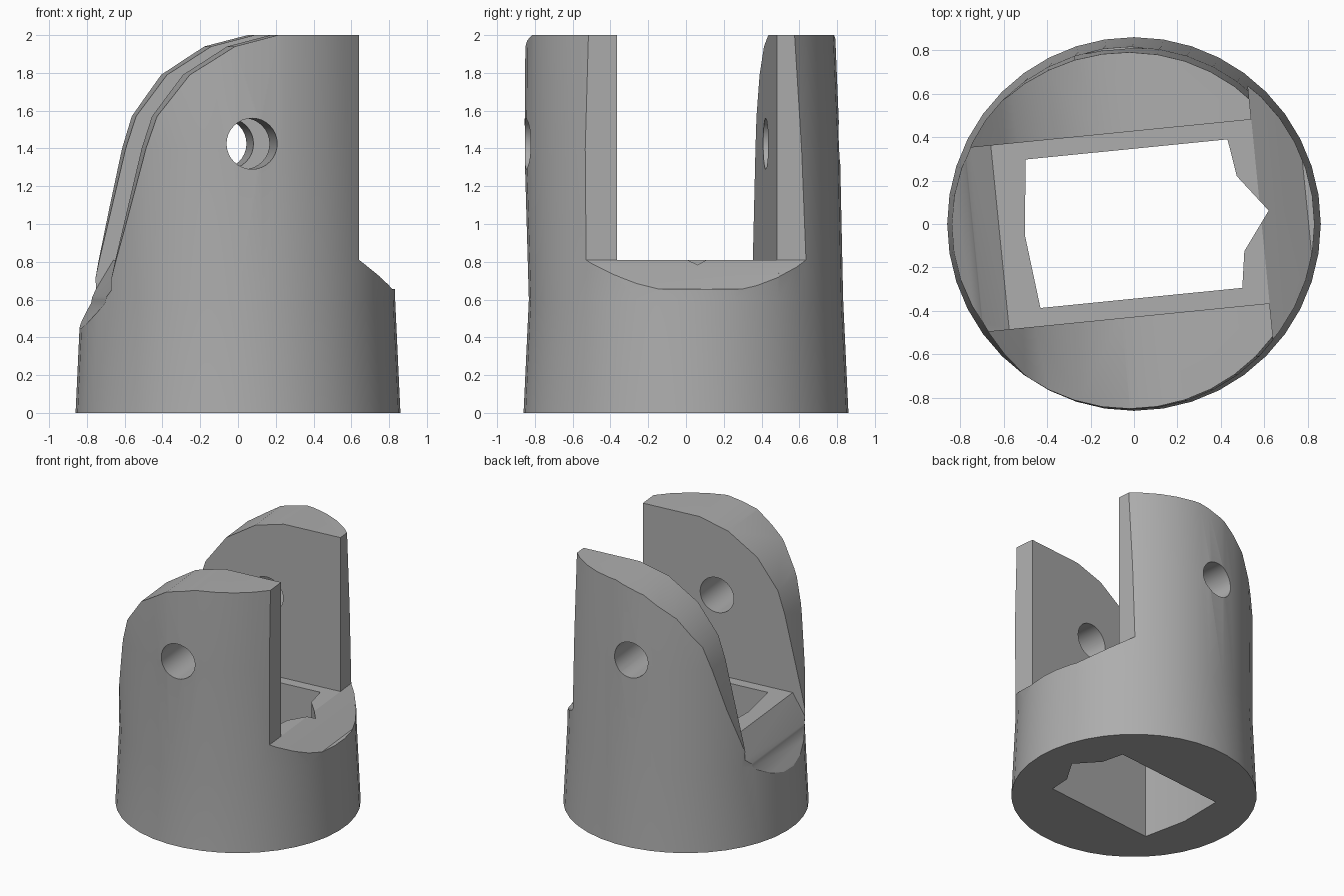
import bpy
import bmesh
import math
from mathutils import Matrix, Vector

default = bpy.data.objects.get("Cube")
if default:
    bpy.data.objects.remove(default, do_unlink=True)

TWIST = Matrix.Rotation(math.radians(5.7), 4, 'Z')
SIDES = 40

grey = bpy.data.materials.new("plain grey")
grey.use_nodes = True
COLOUR = (0.42, 0.42, 0.42, 1)
grey.diffuse_color = COLOUR
grey.node_tree.nodes["Principled BSDF"].inputs["Base Color"].default_value = COLOUR


def loft(name, rings, matrix=Matrix()):
    """Closed solid skinned through rings of equal point count."""
    bm = bmesh.new()
    loops = [[bm.verts.new(matrix @ Vector(p)) for p in ring] for ring in rings]
    count = len(loops[0])
    for low, high in zip(loops, loops[1:]):
        for i in range(count):
            j = (i + 1) % count
            bm.faces.new((low[i], low[j], high[j], high[i]))
    bm.faces.new(loops[0])
    bm.faces.new(loops[-1])
    bmesh.ops.recalc_face_normals(bm, faces=bm.faces)
    mesh = bpy.data.meshes.new(name)
    bm.to_mesh(mesh)
    bm.free()
    mesh.materials.append(grey)
    obj = bpy.data.objects.new(name, mesh)
    bpy.context.collection.objects.link(obj)
    return obj


def circle(radius, z, cx=0, cy=0):
    angles = [math.tau * i / SIDES for i in range(SIDES)]
    return [(cx + radius * math.cos(a), cy + radius * math.sin(a), z) for a in angles]


def side_profile(name, points, half):
    """Extrude an x-z outline across the twisted y axis."""
    return loft(name, [[(x, y, z) for x, z in points] for y in (-half, half)], TWIST)


def carve(target, tool, operation='DIFFERENCE'):
    tool.hide_render = True
    mod = target.modifiers.new(tool.name, 'BOOLEAN')
    mod.operation = operation
    mod.solver = 'EXACT'
    mod.object = tool
    bpy.ops.object.select_all(action='DESELECT')
    bpy.context.view_layer.objects.active = target
    target.select_set(True)
    bpy.ops.object.modifier_apply(modifier=mod.name)
    bpy.data.objects.remove(tool, do_unlink=True)


# Round body, slightly tapered and leaning
body = loft("clevis_body", [
    circle(0.86, 0), circle(0.832, 0.6),
    circle(0.835, 1.4, -0.015, -0.02), circle(0.82, 2, -0.02, -0.03)])

# Side outline: curved shoulder on one side, straight cut and step on the other
outline = side_profile("outline", [
    (-1.1, -0.1), (-1.1, 0), (-0.83, 0.46), (-0.745, 0.58), (-0.695, 0.81),
    (-0.555, 1.4), (-0.5, 1.57), (-0.335, 1.79), (-0.1, 1.94), (0.13, 2),
    (0.13, 2.1), (0.585, 2.1), (0.585, 0.81), (0.8, 0.66), (1.1, 0.66),
    (1.1, -0.1)], 1.2)
carve(body, outline, 'INTERSECT')

# Open slot between the two arms, with a sloped lip at each end
slot = side_profile("slot", [
    (-1.1, 0.01), (-0.62, 0.81), (0.59, 0.81), (0.8, 0.655), (1.1, 0.655),
    (1.1, 2.2), (-1.1, 2.2)], 0.425)
carve(body, slot)

# Rectangular socket with a pointed side, running through the base
socket_points = [
    (-0.467, -0.342), (0.467, -0.342), (0.493, -0.175), (0.623, 0),
    (0.493, 0.172), (0.467, 0.345), (-0.467, 0.345), (-0.505, 0)]
socket = loft("socket", [[(x, y, z) for x, y in socket_points]
                         for z in (-0.2, 1)], TWIST)
carve(body, socket)

# Pin hole through both arms
angles = [math.tau * i / 32 for i in range(32)]
pin_hole = side_profile("pin_hole", [
    (-0.01 + 0.135 * math.cos(a), 1.425 + 0.135 * math.sin(a)) for a in angles], 1.2)
carve(body, pin_hole)

bpy.ops.object.shade_smooth_by_angle(angle=math.radians(25))
